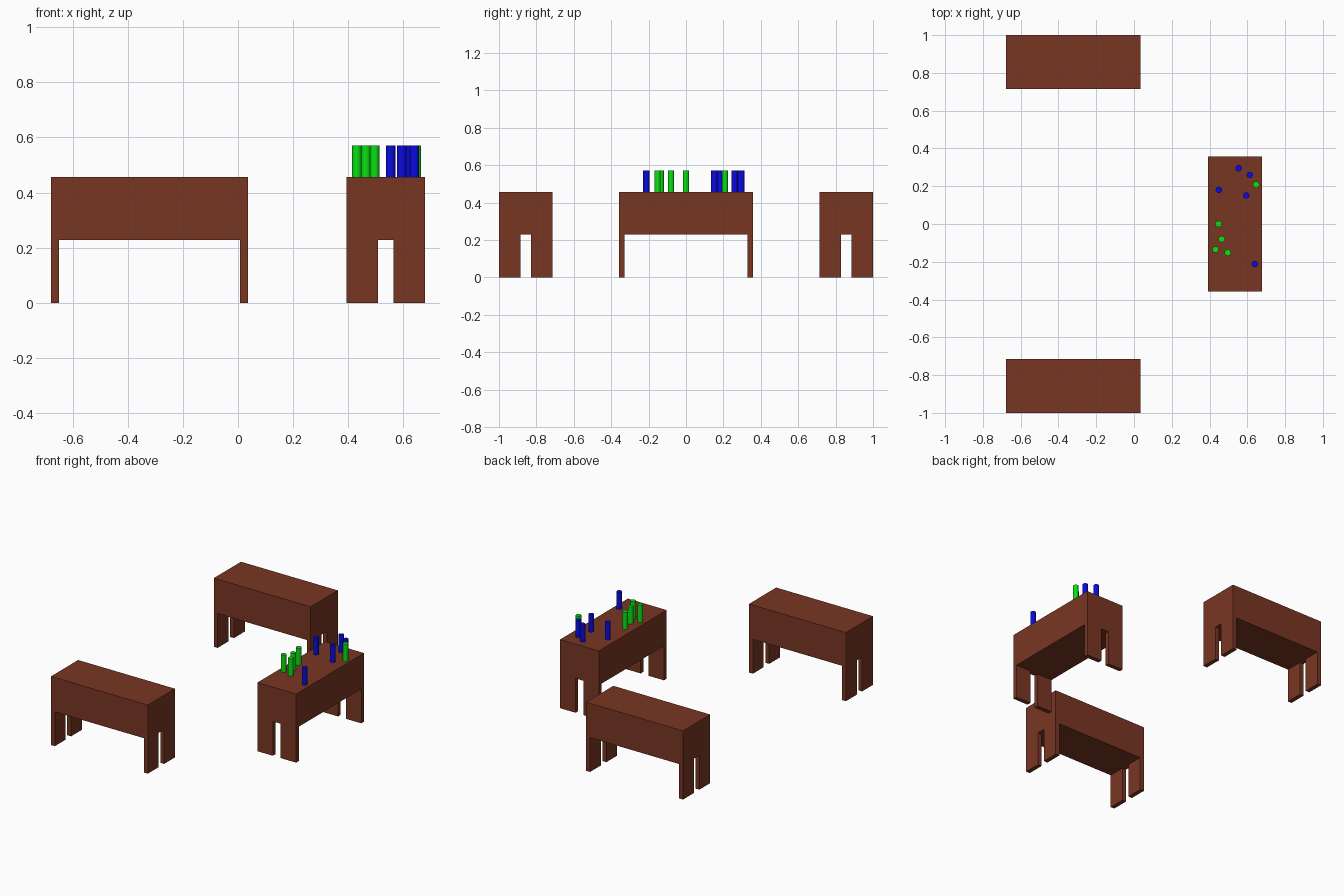
import bpy, bmesh, math
from mathutils import Matrix

if "Cube" in bpy.data.objects:
    bpy.data.objects.remove(bpy.data.objects["Cube"])

U = 1 / 35            # base module: all furniture sizes are multiples of it
TOP = 16 * U          # table height


def material(name, rgb):
    m = bpy.data.materials.new(name)
    m.diffuse_color = (*rgb, 1)
    m.use_nodes = True
    m.node_tree.nodes["Principled BSDF"].inputs["Base Color"].default_value = m.diffuse_color
    return m


WOOD = material("brown_wood", (0.19, 0.037, 0.017))
GREEN = material("green", (0.003, 0.75, 0.006))
BLUE = material("blue", (0.003, 0.003, 0.75))


def add_object(name, bm, mat, loc, turn=0):
    mesh = bpy.data.meshes.new(name)
    bm.to_mesh(mesh)
    bm.free()
    mesh.materials.append(mat)
    ob = bpy.data.objects.new(name, mesh)
    ob.location = loc
    ob.rotation_euler.z = turn
    bpy.context.collection.objects.link(ob)
    return ob


def box(size, centre):
    bm = bmesh.new()
    bmesh.ops.create_cube(bm, size=1, matrix=Matrix.Translation(centre) @ Matrix.Diagonal((*size, 1)))
    return bm


def table(name, x, y, turn=0):
    # thick solid body
    add_object(name + "_body", box((25 * U, 10 * U, 8 * U), (0, 0, 12 * U)), WOOD, (x, y, 0), turn)
    # four flat panel legs, two at each end
    for i, sx in enumerate((-1, 1)):
        for j, sy in enumerate((-1, 1)):
            leg = box((U, 4 * U, 8 * U), (sx * 12 * U, sy * 3 * U, 4 * U))
            add_object(f"{name}_leg_{2 * i + j + 1}", leg, WOOD, (x, y, 0), turn)


def peg(name, mat, x, y):
    bm = bmesh.new()
    bmesh.ops.create_cone(bm, cap_ends=True, segments=32, radius1=0.0168, radius2=0.0168, depth=4 * U)
    for f in bm.faces:
        f.smooth = len(f.verts) == 4
    for e in bm.edges:
        e.smooth = all(f.smooth for f in e.link_faces)
    add_object(name, bm, mat, (x, y, TOP + 2 * U))


# three tables: front, back, and one turned sideways on the right
table("front_table", -11.25 * U, -30 * U)
table("back_table", -11.25 * U, 30 * U)
table("right_table", 18.75 * U, 0, math.pi / 2)

# scattered pegs standing on the right table
greens = [(0.448, 0.0), (0.464, -0.08), (0.431, -0.135), (0.496, -0.152), (0.647, 0.208)]
blues = [(0.449, 0.181), (0.554, 0.295), (0.613, 0.26), (0.594, 0.151), (0.64, -0.212)]
for label, mat, spots in (("green_peg", GREEN, greens), ("blue_peg", BLUE, blues)):
    for i, (x, y) in enumerate(spots):
        peg(f"{label}_{i + 1}", mat, x, y)
